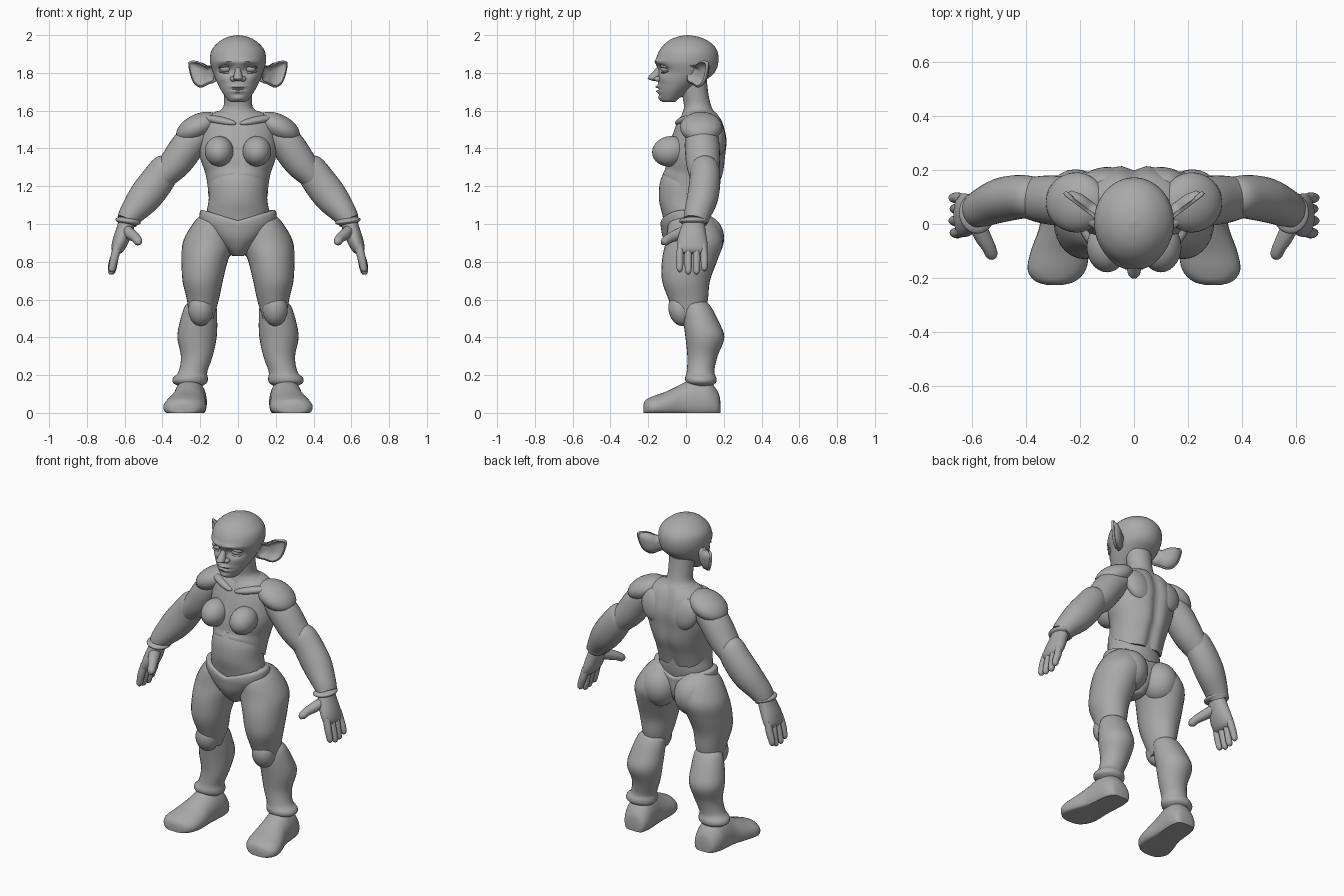
import bpy, bmesh, math
from mathutils import Vector, Matrix

GREY = bpy.data.materials.new("clay grey")
GREY.diffuse_color = (0.4, 0.4, 0.4, 1)


def finish(name, bm, mirror, solid=0):
    bmesh.ops.recalc_face_normals(bm, faces=bm.faces)
    me = bpy.data.meshes.new(name)
    bm.to_mesh(me)
    bm.free()
    me.materials.append(GREY)
    me.shade_smooth()
    me.set_sharp_from_angle(angle=math.radians(50))
    ob = bpy.data.objects.new(name, me)
    bpy.context.collection.objects.link(ob)
    if solid:
        ob.modifiers.new("thickness", 'SOLIDIFY').thickness = solid
    if mirror:
        ob.modifiers.new("mirror", 'MIRROR')
    return ob


def spline(pts, steps, closed=False):
    """Catmull-Rom through tuples of any length."""
    n, out = len(pts), []
    for i in range(n if closed else n - 1):
        get = lambda k: pts[k % n] if closed else pts[min(max(k, 0), n - 1)]
        p = [get(i + k) for k in (-1, 0, 1, 2)]
        for s in range(steps):
            t = s / steps
            out.append([0.5 * (2 * b + (c - a) * t + (2 * a - 5 * b + 4 * c - d) * t * t
                               + (3 * b - a - 3 * c + d) * t ** 3) for a, b, c, d in zip(*p)])
    return out if closed else out + [list(pts[-1])]


def loft(name, secs, axis=None, n=28, steps=4, mirror=True, tweak=None):
    """Skin ellipses (x, y, z, r1, r2); rings follow the path unless an axis is fixed."""
    secs = spline(secs, steps)
    bm, rings = bmesh.new(), []
    for i, s in enumerate(secs):
        c = Vector(s[:3])
        if axis == 'Z':
            a, b = Vector((1, 0, 0)), Vector((0, 1, 0))
        elif axis == 'Y':
            a, b = Vector((1, 0, 0)), Vector((0, 0, 1))
        else:
            t = Vector(secs[min(i + 1, len(secs) - 1)][:3]) - Vector(secs[max(i - 1, 0)][:3])
            a = t.cross(Vector((0, 1, 0))).normalized()
            b = a.cross(t).normalized()
        ring = []
        for k in range(n):
            g = 2 * math.pi * k / n
            p = c + a * (max(s[3], .002) * math.cos(g)) + b * (max(s[4], .002) * math.sin(g))
            ring.append(bm.verts.new(tweak(p) if tweak else p))
        rings.append(ring)
    for r, q in zip(rings, rings[1:]):
        for k in range(n):
            bm.faces.new((r[k], r[(k + 1) % n], q[(k + 1) % n], q[k]))
    bm.faces.new(rings[0])
    bm.faces.new(rings[-1])
    return finish(name, bm, mirror)


def blob(name, loc, rad, rot=(0, 0, 0), mirror=True, seg=28):
    bm = bmesh.new()
    bmesh.ops.create_uvsphere(bm, u_segments=seg, v_segments=seg // 2, radius=1)
    turn = Matrix.Identity(3)
    for ang, ax in zip(rot, 'XYZ'):
        turn = Matrix.Rotation(math.radians(ang), 3, ax) @ turn
    bm.transform(Matrix.Translation(loc) @ turn.to_4x4() @ Matrix.Diagonal((*rad, 1)))
    return finish(name, bm, mirror)


# Head: lofted skull with sockets, brow, cheeks and lips pressed into the front
DENTS = [(.065, 1.82, .035, .022, .028), (.05, 1.86, .05, .013, -.012), (.08, 1.775, .025, .025, -.008),
         (0, 1.726, .035, .008, -.016), (0, 1.715, .035, .004, .012), (0, 1.702, .03, .008, -.014),
         (0, 1.665, .03, .014, -.012)]


def face(p):
    if p.y < -.02:
        for x, z, sx, sz, d in DENTS:
            p.y += d * math.exp(-((abs(p.x) - x) / sx) ** 2 - ((p.z - z) / sz) ** 2)
    return p


loft("head", [(0, -.09, 1.645, .03, .025), (0, -.085, 1.655, .052, .045), (0, -.065, 1.70, .085, .08),
              (0, -.03, 1.75, .112, .118), (0, .002, 1.80, .132, .148), (0, .006, 1.86, .148, .166),
              (0, .012, 1.92, .14, .152), (0, .012, 1.965, .10, .112), (0, .01, 1.99, .054, .06),
              (0, .01, 2.0, .004, .004)], 'Z', 64, 8, False, face)
loft("nose", [(0, -.135, 1.835, .012, .012), (0, -.15, 1.81, .016, .022), (0, -.165, 1.785, .023, .03),
              (0, -.168, 1.769, .025, .034), (0, -.155, 1.757, .014, .018)], 'Z', mirror=False)
blob("nostril", (.026, -.148, 1.768), (.017, .022, .014), seg=16)
blob("eyeball", (.067, -.105, 1.82), (.03, .03, .02), seg=20)
blob("upper_eyelid", (.067, -.105, 1.832), (.037, .033, .009), (-8, 6, 0), seg=20)
blob("lower_eyelid", (.067, -.103, 1.805), (.035, .03, .007), (8, -4, 0), seg=20)

# Ears: cupped leaf swept outwards and back
bm = bmesh.new()
outline = spline([(0, 1.84), (.06, 1.838), (.12, 1.862), (.178, 1.858), (.172, 1.80), (.145, 1.745),
                  (.10, 1.722), (.05, 1.738), (0, 1.76)], 4, True)
rings = []
for scale, depth in ((1, 0), (.86, -.004), (.7, .016), (.35, .026), (.05, .026)):
    rings.append([bm.verts.new((.118 + .8 * u - .6 * depth, .005 + .6 * u + .8 * depth, z)) for u, z in
                  ((.09 + (u - .09) * scale, 1.80 + (z - 1.80) * scale) for u, z in outline)])
for r, q in zip(rings, rings[1:]):
    for k in range(len(r)):
        bm.faces.new((r[k], r[k - 1], q[k - 1], q[k]))
bm.faces.new(rings[-1])
finish("ear", bm, True, .014)

# Neck and trapezius
loft("neck", [(0, .035, 1.76, .078, .075), (0, .05, 1.68, .074, .07), (0, .062, 1.62, .078, .073),
              (0, .068, 1.585, .115, .088), (0, .07, 1.53, .16, .11)], 'Z', mirror=False)


# Ribcage: arched lower front edge, grooves along spine and breastbone
def ribs(p):
    f = min(max((.1 - p.y) / .25, 0), 1)
    p.z += .16 * f * max(0, (1.3 - p.z) / .2)
    if p.y > .1:
        p.y -= .022 * math.exp(-(p.x / .03) ** 2)
    elif p.y < 0:
        p.y += .008 * math.exp(-(p.x / .015) ** 2)
    return p


loft("ribcage", [(0, .075, 1.605, .06, .06), (0, .075, 1.59, .13, .09), (0, .075, 1.54, .195, .122),
                 (0, .07, 1.45, .207, .15), (0, .055, 1.36, .202, .158), (0, .045, 1.27, .175, .158),
                 (0, .025, 1.19, .163, .148), (0, .012, 1.10, .157, .132)], 'Z', 56, 5, False, ribs)
blob("collarbone", (.1, -.01, 1.548), (.1, .03, .022), (0, -10, 24))
blob("shoulder_blade", (.105, .165, 1.46), (.085, .045, .10), (8, 20, 0))
blob("breast", (.1, -.085, 1.385), (.076, .095, .08), (12, 0, 0))

# Belly and briefs
loft("belly", [(0, .0, 1.29, .12, .11), (0, .0, 1.22, .152, .138), (0, -.005, 1.13, .155, .138),
               (0, .0, 1.06, .165, .128), (0, .0, .98, .16, .11)], 'Z', 40, mirror=False)


def waistband(p):
    if p.z > .98:
        p.z -= .055 * (1 - min(1, abs(p.x) / .2)) * (p.z - .98) / .09
    return p


loft("briefs", [(0, .0, 1.078, .19, .118), (0, .0, 1.06, .203, .133), (0, .0, 1.0, .196, .134),
                (0, .005, .93, .14, .128), (0, .01, .87, .075, .10), (0, .01, .83, .03, .06)],
     'Z', 40, mirror=False, tweak=waistband)

# Legs
loft("thigh", [(.12, .03, 1.06, .06, .07), (.128, .035, 1.01, .105, .125), (.152, .045, .91, .138, .152),
               (.175, .02, .81, .123, .147), (.187, .0, .70, .107, .127), (.186, .012, .60, .085, .104),
               (.193, .02, .50, .062, .075)], 'Z')
blob("buttock", (.112, .09, .925), (.108, .112, .125))
blob("kneecap", (.197, -.03, .545), (.066, .062, .086), (14, 0, 0))
loft("calf", [(.195, .055, .59, .055, .05), (.198, .058, .565, .083, .072), (.208, .078, .49, .098, .092),
              (.217, .10, .40, .104, .103), (.218, .087, .30, .084, .08), (.238, .077, .22, .076, .073),
              (.252, .078, .185, .092, .083), (.254, .08, .16, .09, .078), (.252, .08, .14, .06, .05)], 'Z')


def ground(p):
    p.z = max(p.z, 0)
    return p


# Foot sections run heel to toe, flattened at the sole
foot = [(.182, .243, .03, .06), (.17, .245, .065, .11), (.12, .25, .085, .17), (.05, .255, .088, .185),
        (-.02, .262, .092, .155), (-.10, .275, .108, .115), (-.17, .287, .108, .09),
        (-.212, .292, .075, .07), (-.226, .294, .03, .045)]
loft("foot", [(x, y, h * .32, w, h * .68) for y, x, w, h in foot], 'Y', 32, tweak=ground)

# Arms
blob("shoulder_pad", (.215, .08, 1.512), (.122, .112, .068), (0, 27, 0))
loft("upper_arm", [(.19, .085, 1.49, .075, .085), (.26, .085, 1.42, .088, .092), (.325, .09, 1.33, .085, .09),
                   (.385, .095, 1.26, .07, .078), (.42, .095, 1.21, .055, .06)])
loft("forearm", [(.355, .10, 1.325, .05, .05), (.378, .10, 1.30, .079, .075), (.43, .10, 1.225, .089, .082),
                 (.495, .088, 1.14, .088, .082), (.56, .062, 1.06, .068, .072), (.588, .05, 1.015, .056, .064)])
blob("wrist_cuff", (.582, .042, 1.015), (.068, .078, .022), (0, -8, 0))

# Hands: palm, four fingers, thumb
loft("palm", [(.585, .043, 1.02, .045, .055), (.60, .038, .97, .044, .066), (.622, .033, .91, .042, .08),
              (.64, .033, .865, .033, .08), (.647, .033, .845, .018, .07)])
for i, (y, tip) in enumerate([(-.033, .745), (.012, .732), (.056, .732), (.097, .75)]):
    x = .668 + .004 * (i % 2)
    loft(f"finger_{i + 1}", [(.636, y * .9 + .004, .89, .022, .019), (.652, y, .83, .022, .02),
                             (x - .006, y, tip + .04, .02, .019), (x, y, tip + .012, .017, .015),
                             (x + .002, y, tip, .005, .005)], n=14)
loft("thumb", [(.592, .02, .97, .03, .035), (.565, -.04, .945, .03, .032), (.54, -.085, .925, .025, .026),
               (.528, -.115, .905, .022, .022), (.525, -.128, .893, .006, .006)], n=16)
